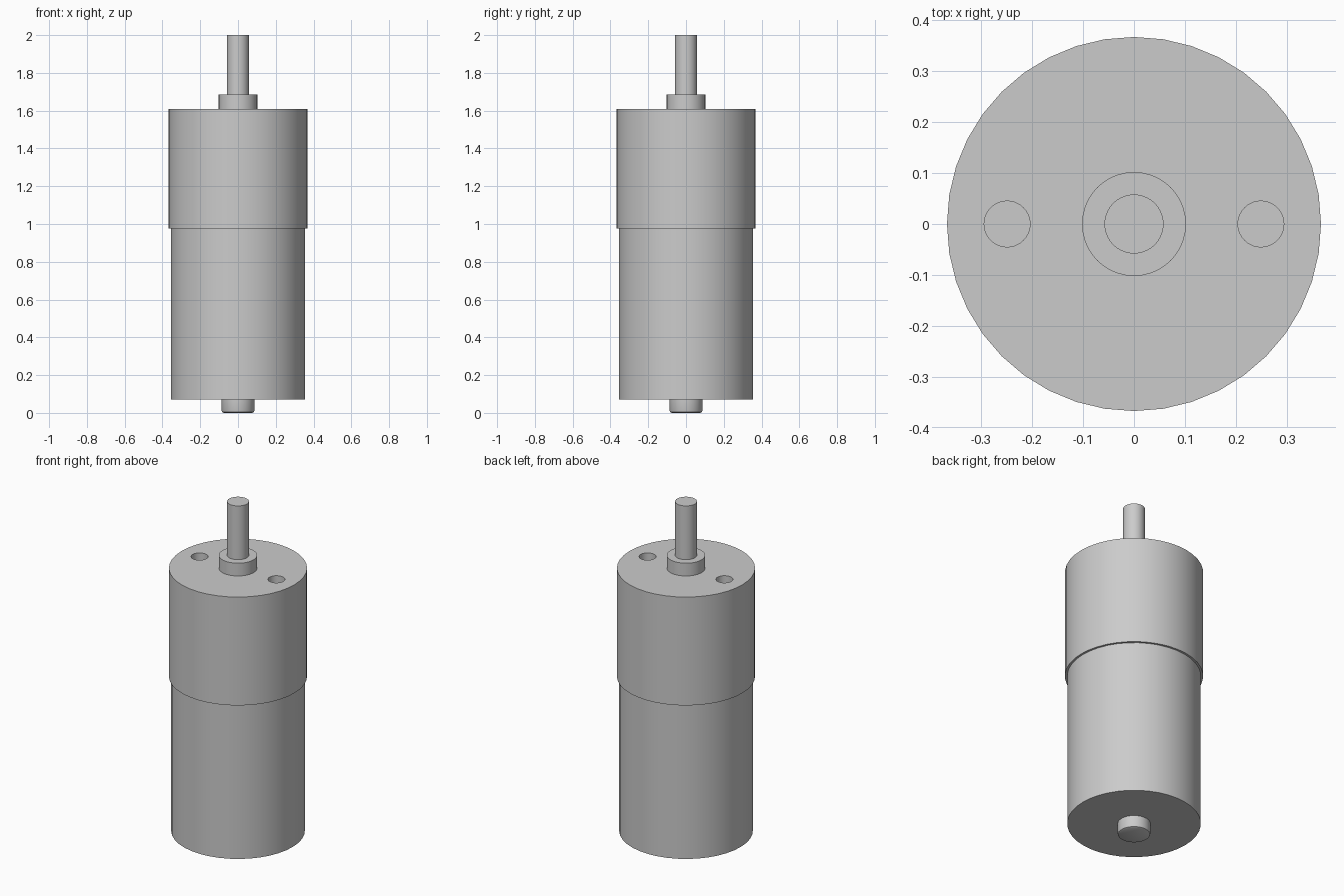
import bpy, bmesh, math

SIDES = 40
SINK = 0.01  # overlap between neighbouring parts

cube = bpy.data.objects.get("Cube")
if cube:
    bpy.data.objects.remove(cube, do_unlink=True)

steel = bpy.data.materials.new("grey steel")
steel.use_nodes = True
colour = (0.6, 0.6, 0.6, 1)
steel.diffuse_color = colour
steel.node_tree.nodes["Principled BSDF"].inputs["Base Color"].default_value = colour


def turned(name, profile, x=0):
    """Closed round part from (radius, height) pairs, bottom to top."""
    bm = bmesh.new()
    rings = []
    for r, z in profile:
        angles = [2 * math.pi * i / SIDES for i in range(SIDES)]
        rings.append([bm.verts.new((x + r * math.cos(a), r * math.sin(a), z)) for a in angles])
    for low, high in zip(rings, rings[1:]):
        for i in range(SIDES):
            j = (i + 1) % SIDES
            bm.faces.new((low[i], low[j], high[j], high[i]))
    bm.faces.new(rings[0][::-1])
    bm.faces.new(rings[-1])
    mesh = bpy.data.meshes.new(name)
    bm.to_mesh(mesh)
    bm.free()
    mesh.materials.append(steel)
    obj = bpy.data.objects.new(name, mesh)
    bpy.context.collection.objects.link(obj)
    return obj


def cylinder(name, r, z0, z1, x=0):
    return turned(name, [(r, z0), (r, z1)], x)


# Motor can, gearbox, output boss and shaft
parts = [
    cylinder("motor_can", 0.355, 0.07, 0.975 + SINK),
    cylinder("gearbox", 0.367, 0.975, 1.61),
    cylinder("output_boss", 0.102, 1.61 - SINK, 1.685),
    cylinder("output_shaft", 0.058, 1.685 - SINK, 2.0),
]

# Rear bearing cap with a rounded lower edge
parts.append(turned("rear_bearing", [(0.076, 0), (0.084, 0.004), (0.087, 0.012), (0.087, 0.07 + SINK)]))

# Two blind mounting holes in the gearbox face
for side, x in (("left", 0.249), ("right", -0.249)):
    cutter = cylinder(side + "_hole_cutter", 0.045, 1.5, 1.7, x)
    cutter.hide_render = True
    cutter.hide_set(True)
    hole = parts[1].modifiers.new(side + "_mounting_hole", 'BOOLEAN')
    hole.operation = 'DIFFERENCE'
    hole.solver = 'EXACT'
    hole.object = cutter

# Apply the holes, then smooth the round walls
bpy.ops.object.select_all(action='DESELECT')
for obj in parts:
    obj.select_set(True)
bpy.context.view_layer.objects.active = parts[1]
for modifier in list(parts[1].modifiers):
    bpy.ops.object.modifier_apply(modifier=modifier.name)
for obj in [o for o in bpy.data.objects if o.name.endswith("_hole_cutter")]:
    bpy.data.objects.remove(obj, do_unlink=True)
bpy.ops.object.shade_smooth_by_angle(angle=math.radians(30))
